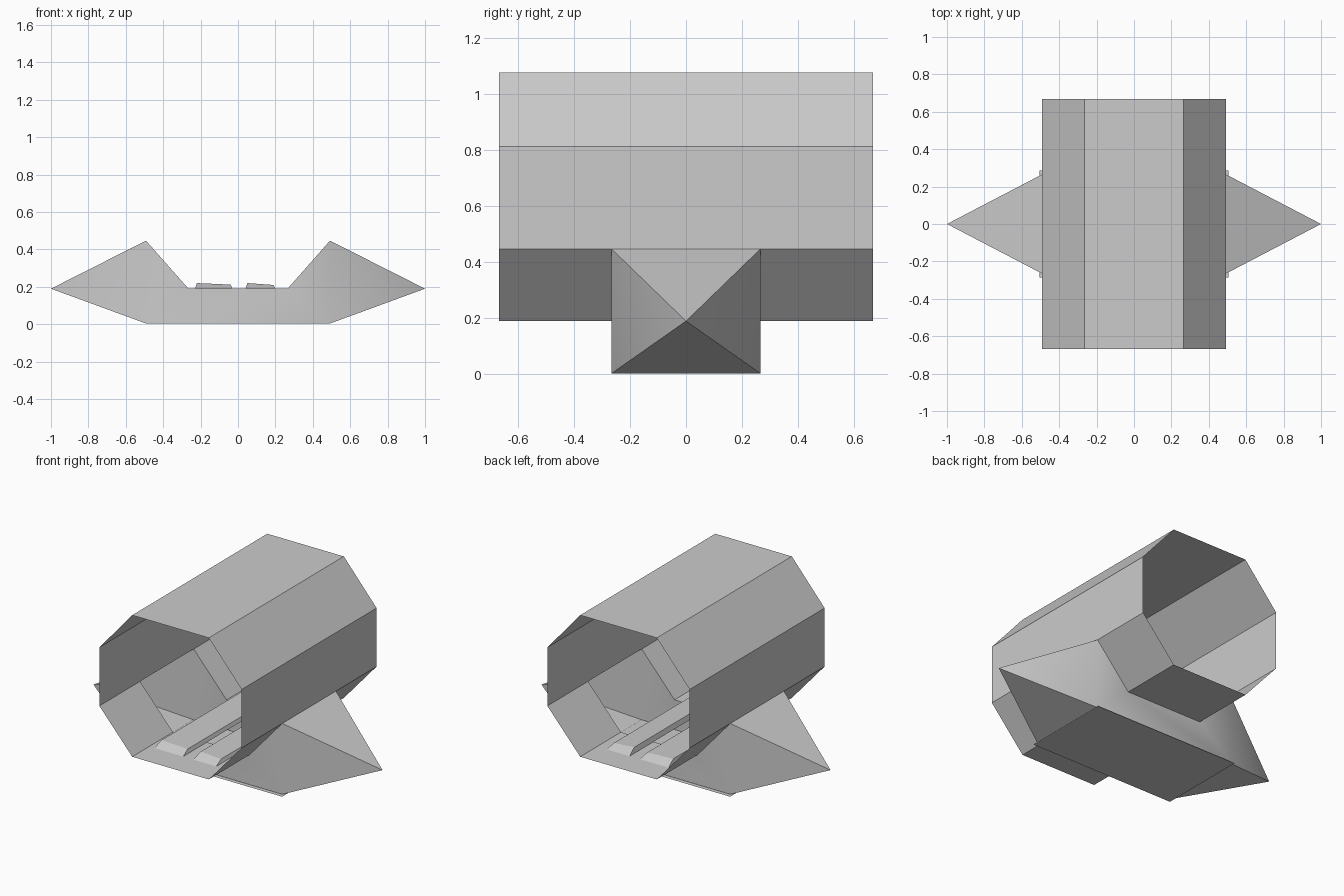
import bpy, bmesh, math

cube = bpy.data.objects.get("Cube")
if cube:
    bpy.data.objects.remove(cube)

grey = bpy.data.materials.new("plain_grey")
grey.use_nodes = True
grey.diffuse_color = (0.6, 0.6, 0.6, 1)
grey.node_tree.nodes["Principled BSDF"].inputs["Base Color"].default_value = (0.6, 0.6, 0.6, 1)

HALF_LEN = 0.667   # tube half length
HALF_BASE = 0.265  # base half depth
FLAT, WIDE = 0.265, 0.492
BOTTOM, LOW, HIGH, TOP = 0.19, 0.447, 0.813, 1.075


def make(name, faces, smooth=False):
    """Build an object from a list of faces given as corner points."""
    bm = bmesh.new()
    for face in faces:
        bm.faces.new([bm.verts.new(p) for p in face])
    bmesh.ops.remove_doubles(bm, verts=bm.verts, dist=0.0005)
    bmesh.ops.recalc_face_normals(bm, faces=bm.faces)
    mesh = bpy.data.meshes.new(name)
    bm.to_mesh(mesh)
    bm.free()
    obj = bpy.data.objects.new(name, mesh)
    bpy.context.collection.objects.link(obj)
    mesh.materials.append(grey)
    if smooth:
        bpy.ops.object.select_all(action='DESELECT')
        obj.select_set(True)
        bpy.context.view_layer.objects.active = obj
        bpy.ops.object.shade_smooth_by_angle(angle=math.radians(32))
    return obj


def sheets(profile, y0, y1):
    """Extrude an open x-z profile along y."""
    return [[(a[0], y0, a[1]), (b[0], y0, b[1]), (b[0], y1, b[1]), (a[0], y1, a[1])]
            for a, b in zip(profile, profile[1:])]


# Octagonal tube: full-length upper shell, lower shell open over the base
upper = [(-WIDE, LOW), (-WIDE, HIGH), (-FLAT, TOP), (FLAT, TOP), (WIDE, HIGH), (WIDE, LOW)]
lower = [(-WIDE, LOW), (-FLAT, BOTTOM), (FLAT, BOTTOM), (WIDE, LOW)]
make("tube_upper_shell", sheets(upper, -HALF_LEN, HALF_LEN))
make("tube_lower_front", sheets(lower, -HALF_LEN, -HALF_BASE))
make("tube_lower_back", sheets(lower, HALF_BASE, HALF_LEN))

# Hollow base: cradle walls front and back, a pyramid at each side
faces = []
cradle = lower + [(WIDE, 0.004), (-WIDE, 0.004)]
for y in (-HALF_BASE, HALF_BASE):
    faces.append([(x, y, z) for x, z in cradle])
for side in (-1, 1):
    apex = (side, 0, BOTTOM)
    x, d = side * WIDE, HALF_BASE
    ring = [(x, -d, 0.004), (x, d, 0.004), (x, d, LOW), (x, -d, LOW)]
    faces += [[a, b, apex] for a, b in zip(ring, ring[1:] + ring[:1])]
make("base_shell", faces, smooth=True)

# Thin plate under the base
px, py = 0.505, 0.285
make("bottom_plate", [[(-px, -py, 0), (px, -py, 0), (px, py, 0), (-px, py, 0)]])


# Two low rails on the tube floor, with sloped ends
def rail(name, x0, x1, z0, z1):
    end, run = 0.5, 0.44
    low = [(x0, -end, BOTTOM), (x1, -end, BOTTOM), (x1, end, BOTTOM), (x0, end, BOTTOM)]
    top = [(x0 + 0.01, -run, z0), (x1 - 0.01, -run, z1), (x1 - 0.01, run, z1), (x0 + 0.01, run, z0)]
    walls = [[low[i], low[(i + 1) % 4], top[(i + 1) % 4], top[i]] for i in range(4)]
    make(name, walls + [top, low])


rail("right_rail", -0.23, -0.03, 0.22, 0.212)
rail("left_rail", 0.04, 0.2, 0.22, 0.21)
